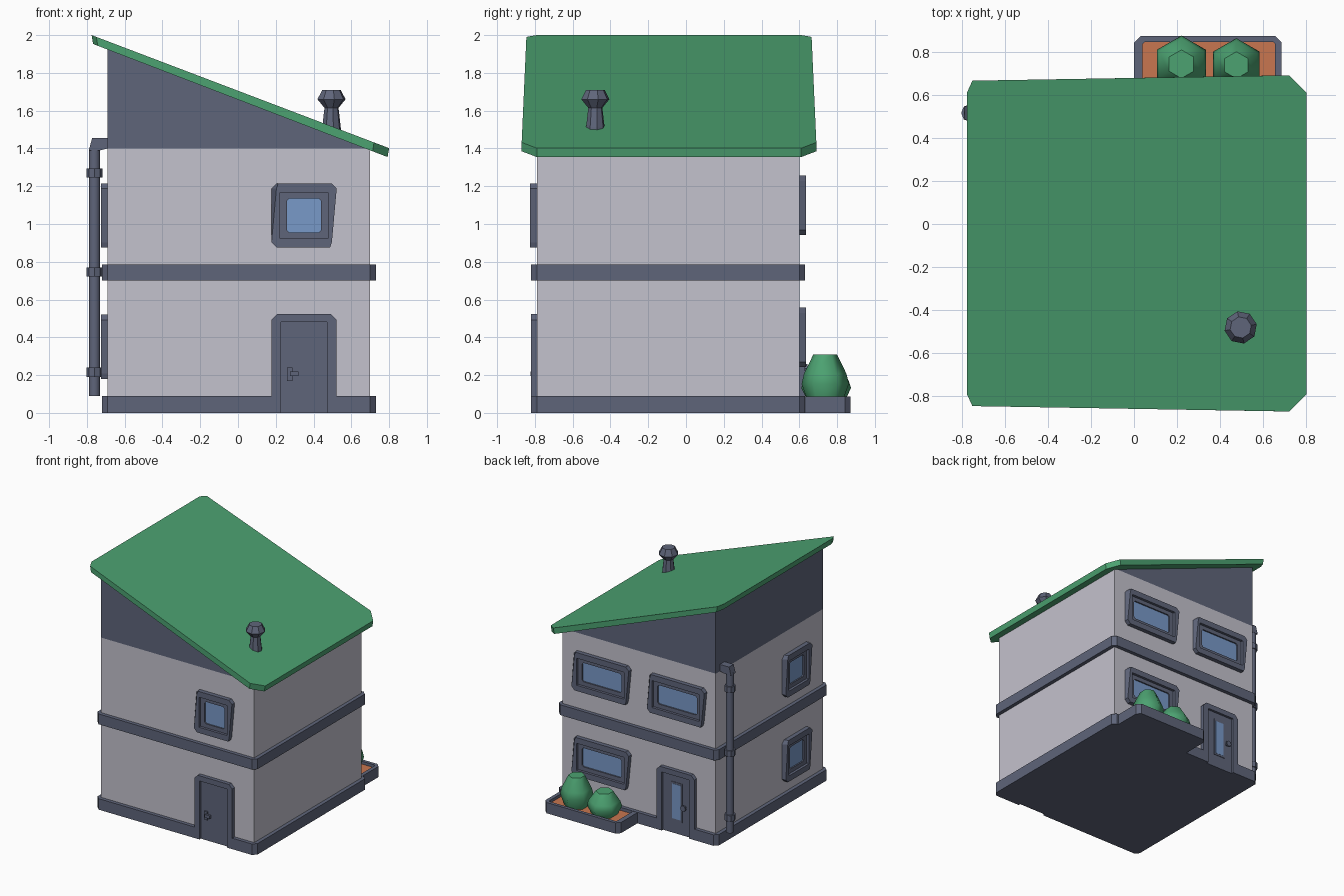
import bpy, bmesh, math
from mathutils import Matrix, Vector

cube = bpy.data.objects.get("Cube")
if cube:
    bpy.data.objects.remove(cube, do_unlink=True)


def material(name, color):
    m = bpy.data.materials.new(name)
    m.use_nodes = True
    m.diffuse_color = (*color, 1)
    m.node_tree.nodes["Principled BSDF"].inputs["Base Color"].default_value = (*color, 1)
    return m


WALL = material("pale_wall", (0.55, 0.54, 0.61))
SLATE = material("slate_trim", (0.114, 0.13, 0.195))
GREEN = material("green", (0.072, 0.36, 0.165))
GLASS = material("blue_glass", (0.19, 0.32, 0.58))
SOIL = material("clay_soil", (0.58, 0.18, 0.08))


def loft(name, loops, mat, cap_mat=None, frame=None, start=True, closed=True, smooth=False):
    """Bridge counter-clockwise loops in order and cap the ends."""
    bm = bmesh.new()
    rings = [[bm.verts.new(p) for p in loop] for loop in loops]
    n = len(rings[0])
    for a, b in zip(rings, rings[1:]):
        for i in range(n if closed else n - 1):
            j = (i + 1) % n
            bm.faces.new((a[i], a[j], b[j], b[i])).smooth = smooth
    if start:
        bm.faces.new(rings[0][::-1])
    cap = bm.faces.new(rings[-1])
    cap.material_index = 1 if cap_mat else 0
    if frame:
        bm.transform(frame)
    me = bpy.data.meshes.new(name)
    bm.to_mesh(me)
    bm.free()
    me.materials.append(mat)
    if cap_mat:
        me.materials.append(cap_mat)
    ob = bpy.data.objects.new(name, me)
    bpy.context.collection.objects.link(ob)
    return ob


def at(outline, w):
    return [(u, v, w) for u, v in outline]


def prism(name, outline, w0, w1, mat, frame=None, **kw):
    return loft(name, [at(outline, w0), at(outline, w1)], mat, frame=frame, **kw)


def rect(u0, v0, u1, v1, c=0.0, lean_left=0.0, lean_right=0.0):
    """Rectangle with chamfered corners; leans move the top-left / bottom-right inward."""
    if not c:
        return [(u0, v0), (u1, v0), (u1, v1), (u0, v1)]
    a, b = u1 - lean_right, u0 + lean_left
    return [(u0 + c, v0), (a - c if not lean_right else a, v0), (a if not lean_right else a + c / 3, v0 + c),
            (u1, v1 - c), (u1 - c, v1), (b + c / 3 if lean_left else b + c, v1),
            (b, v1 - c), (u0, v0 + c)]


def circle(x, y, r, z, n, turn=0.0):
    return [(x + r * math.cos(turn + math.tau * i / n),
             y + r * math.sin(turn + math.tau * i / n), z) for i in range(n)]


def wall_frame(u, w, origin):
    """Local axes on a wall: u to the right, v up, w outward."""
    cols = [Vector(u), Vector((0, 0, 1)), Vector(w)]
    return Matrix.Translation(origin) @ Matrix(cols).transposed().to_4x4()


X0, X1, Y0, Y1 = -0.69, 0.70, -0.79, 0.60
EAVE = 1.40


def front(x, z=0):
    return wall_frame((1, 0, 0), (0, -1, 0), (x, Y0, z))


def back(x, z=0):
    return wall_frame((-1, 0, 0), (0, 1, 0), (x, Y1, z))


def side(y, z=0):
    return wall_frame((0, -1, 0), (-1, 0, 0), (X0, y, z))


# Walls and gable
prism("walls", rect(X0, Y0, X1, Y1), 0.05, EAVE, WALL)
prism("gable", [(X0, EAVE), (X1, EAVE), (X0, 1.925)], Y0 - Y1, 0, SLATE, front(0))

# Roof slab
plan = [(-0.75, -0.845), (0.72, -0.87), (0.80, -0.79), (0.80, 0.61),
        (0.72, 0.69), (-0.75, 0.665), (-0.775, 0.61), (-0.775, -0.79)]


def roof_z(x):
    return 2.0 - 0.38 * (x + 0.775)


loft("roof", [[(x * 0.99, y, roof_z(x) - 0.047) for x, y in plan],
              [(x, y, roof_z(x)) for x, y in plan]], GREEN)

# Plinth with door notches, and the storey band
T, C, FD, BD, HALF = 0.03, 0.03, 0.35, -0.345, 0.125
ring = rect(X0 - T, Y0 - T, X1 + T, Y1 + T, C)


def notch(x, y_out, y_in, sign):
    a, b = x - sign * HALF, x + sign * HALF
    return [(a, y_out), (a, y_in), (b, y_in), (b, y_out)]


plinth = (ring[:1] + notch(FD, Y0 - T, Y0 - 0.01, 1) + ring[1:5]
          + notch(BD, Y1 + T, Y1 + 0.01, -1) + ring[5:])
prism("plinth", plinth, 0, 0.09, SLATE)
prism("storey_band", ring, 0.70, 0.785, SLATE)


# Windows: stepped frame with glass at the bottom of the recess
def window(name, frame, w, h):
    w, h = w / 2, h / 2
    inner = rect(-w + 0.045, -h + 0.047, w - 0.045, h - 0.047, 0.003)
    pane = rect(-w + 0.082, -h + 0.08, w - 0.082, h - 0.08, 0.012)
    base = rect(-w, -h, w, h, 0.028, 0, 0.035)
    face = rect(-w, -h, w, h, 0.028, 0.026, 0.035)
    loft(name, [at(base, 0), at(face, 0.035), at(inner, 0.035), at(inner, 0.014),
                at(pane, 0.014), at(pane, 0.003)], SLATE, GLASS, frame, start=False)


window("front_window", front(FD, 1.045), 0.345, 0.34)
for level, z in (("lower", 0.35), ("upper", 1.045)):
    window(level + "_side_window", side(-0.43, z), 0.345, 0.34)
for name, x, z in (("lower_back_window", 0.335, 0.40), ("upper_back_window_a", 0.335, 1.098),
                   ("upper_back_window_b", -0.35, 1.098)):
    window(name, back(x, z), 0.52, 0.315)


# Doors: arch with recessed panel
def arch(half, foot, top, c):
    right = [(half, foot), (half, top - c), (half - c, top)]
    return right + [(-u, v) for u, v in right[::-1]]


def door(name, frame):
    outer, inner = arch(0.172, 0.088, 0.523, 0.03), arch(HALF, 0, 0.48, 0.003)
    loft(name, [at(outer, 0), at(outer, 0.031), at(inner, 0.031), at(inner, 0.012)],
         SLATE, frame=frame, start=False, closed=False)


door("front_door", front(FD))
prism("handle_plate", rect(-0.09, 0.17, -0.062, 0.24), 0.01, 0.022, SLATE, front(FD))
prism("handle_lever", rect(-0.075, 0.195, -0.03, 0.22), 0.018, 0.034, SLATE, front(FD))

door("back_door", back(BD))
prism("back_door_glass_surround", rect(-0.052, 0.105, 0.052, 0.42), 0.01, 0.016, SLATE, back(BD))
prism("back_door_glass", rect(-0.038, 0.12, 0.038, 0.405), 0.01, 0.018, GLASS, back(BD))
loft("back_door_knob", [circle(0.075, 0.235, r, w, 8) for r, w in
                        ((0.012, 0.01), (0.012, 0.025), (0.024, 0.03), (0.024, 0.042))],
     SLATE, frame=back(BD))

# Drainpipe with elbow and clips
PX, PY = -0.76, 0.515
loft("drainpipe", [circle(PX, PY, 0.03, z, 10) for z in (0.09, EAVE)], SLATE, smooth=True)
prism("drainpipe_elbow", [(-0.79, 1.39), (-0.73, 1.39), (X0, 1.40), (X0, 1.455), (-0.772, 1.455)],
      -PY + Y0 - 0.03, -PY + Y0 + 0.03, SLATE, front(0))
for i, z in enumerate((0.215, 0.745, 1.27)):
    loft(f"pipe_clip_{i + 1}", [circle(PX, PY, 0.042, z + d, 8) for d in (-0.024, 0.024)], SLATE)

# Chimney
loft("chimney", [circle(0.495, -0.48, r, z, 8, 0.2) for r, z in
                 ((0.052, 1.44), (0.05, 1.51), (0.038, 1.615), (0.076, 1.66), (0.05, 1.71))], SLATE)

# Planter and bushes
box = rect(0, Y1, 0.685, 0.872, 0.03)
bed = rect(0.04, Y1 + 0.03, 0.655, 0.845, 0.01)
loft("planter", [at(box, 0), at(box, 0.088), at(bed, 0.088), at(bed, 0.065)], SLATE, SOIL)
for name, x, y, r, h in (("short_bush", 0.22, 0.742, 0.132, 0.185),
                         ("tall_bush", 0.475, 0.737, 0.125, 0.245)):
    shape = ((0.75, 0), (1, 0.36), (0.9, 0.58), (0.5, 1))
    loft(name, [circle(x, y, r * k, 0.065 + h * t, 6, math.pi / 6) for k, t in shape],
         GREEN, smooth=True)
